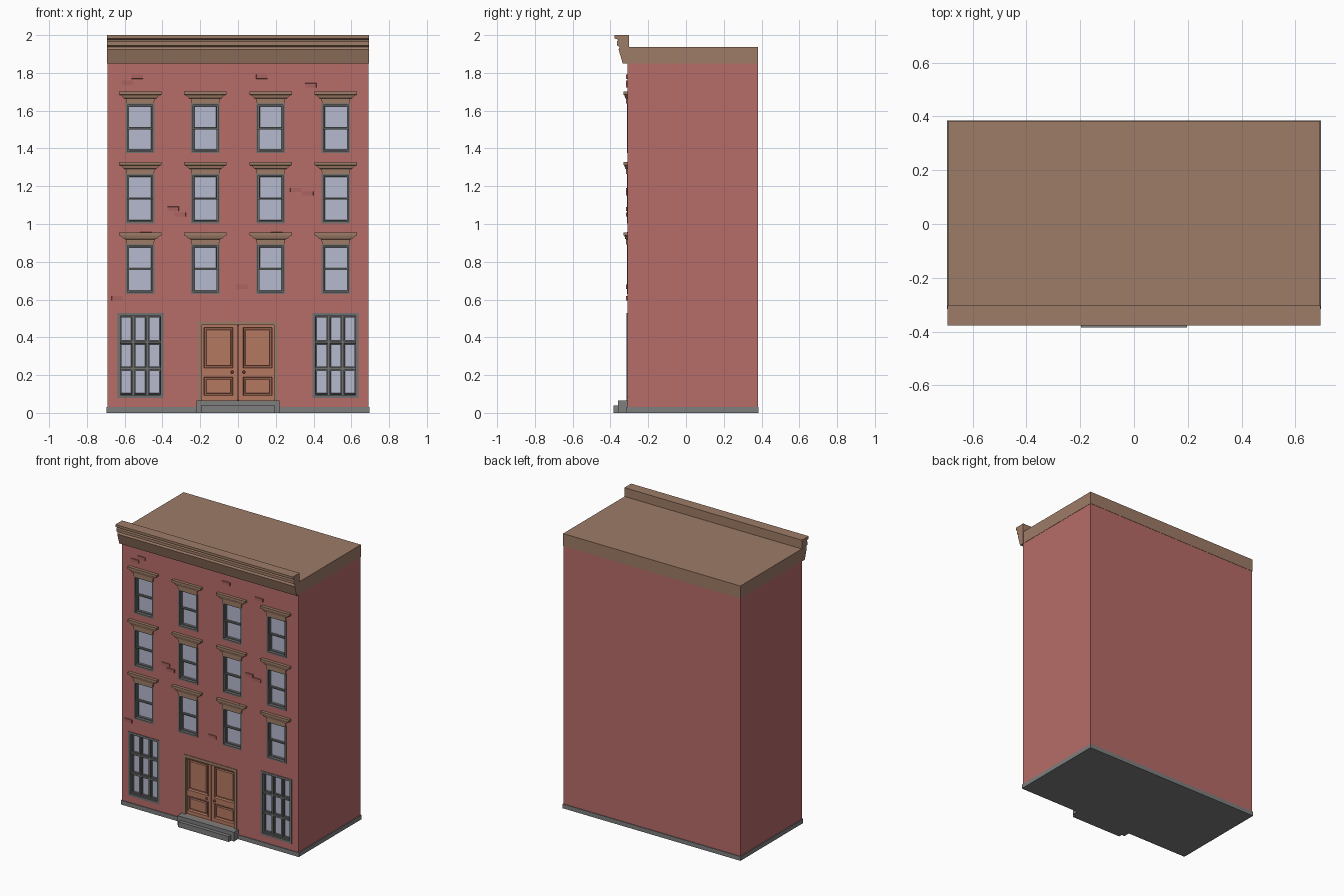
import bpy, bmesh

if "Cube" in bpy.data.objects:
    bpy.data.objects.remove(bpy.data.objects["Cube"])

FRONT = -0.31          # plane of the brick front


def material(name, rgb):
    m = bpy.data.materials.new(name)
    m.diffuse_color = (*rgb, 1)
    m.use_nodes = True
    m.node_tree.nodes["Principled BSDF"].inputs["Base Color"].default_value = m.diffuse_color
    return m


BRICK = material("brick", (0.47, 0.15, 0.14))
WORN = material("worn_brick", (0.40, 0.125, 0.115))
BROWN = material("brownstone", (0.34, 0.20, 0.135))
DOOR = material("door_wood", (0.46, 0.19, 0.12))
GLASS = material("glass", (0.46, 0.49, 0.61))
FRAME = material("grey_paint", (0.16, 0.165, 0.16))
STONE = material("grey_stone", (0.21, 0.21, 0.21))
KNOB = material("knob_metal", (0.18, 0.06, 0.04))


def rings(bm, loops, cap=True, mat=0):
    """Skin consecutive point loops; cap the ends or join last to first."""
    vs = [[bm.verts.new(p) for p in loop] for loop in loops]
    n = len(vs[0])
    pairs = list(zip(vs, vs[1:])) + ([] if cap else [(vs[-1], vs[0])])
    faces = [bm.faces.new((a[i], a[(i + 1) % n], b[(i + 1) % n], b[i]))
             for a, b in pairs for i in range(n)]
    if cap:
        faces += [bm.faces.new(vs[0]), bm.faces.new(vs[-1])]
    for f in faces:
        f.material_index = mat


def rect(x0, x1, z0, z1, y, inset=0):
    return [(x0 + inset, y, z0 + inset), (x1 - inset, y, z0 + inset),
            (x1 - inset, y, z1 - inset), (x0 + inset, y, z1 - inset)]


def box(bm, x0, x1, y0, y1, z0, z1, mat=0, taper=0):
    rings(bm, [rect(x0, x1, z0, z1, y0, taper), rect(x0, x1, z0, z1, y1)], mat=mat)


def frame(bm, x0, x1, z0, z1, w, y0, y1, slope=0, mat=0):
    """Rectangular picture-frame ring, front at y0, inner edge sloping back."""
    r = (x0, x1, z0, z1)
    rings(bm, [rect(*r, y1), rect(*r, y0), rect(*r, y0, w), rect(*r, y1, w + slope)],
          cap=False, mat=mat)


def finish(bm, name, *mats):
    bmesh.ops.recalc_face_normals(bm, faces=bm.faces)
    me = bpy.data.meshes.new(name)
    bm.to_mesh(me)
    bm.free()
    for m in mats:
        me.materials.append(m)
    return place(me, name)


def place(me, name, x=0, z=0):
    ob = bpy.data.objects.new(name, me)
    bpy.context.collection.objects.link(ob)
    ob.location = (x, 0, z)
    return ob


COLS = (-0.518, -0.173, 0.173, 0.518)
ROWS = (0.63, 1.002, 1.375)
WIN_W, WIN_H = 0.076, 0.265
SHOP_X, SHOP_W = 0.517, 0.122

# Brick body with recessed openings
bm = bmesh.new()
box(bm, -0.69, 0.69, FRONT, 0.38, 0.02, 1.85)
body = finish(bm, "brick_body", BRICK)
bm = bmesh.new()
for x in COLS:
    for z in ROWS:
        box(bm, x - WIN_W, x + WIN_W, -0.4, -0.27, z, z + WIN_H)
for x in (-SHOP_X, SHOP_X):
    box(bm, x - SHOP_W, x + SHOP_W, -0.4, -0.27, 0.078, 0.53)
box(bm, -0.21, 0.21, -0.4, -0.27, 0.05, 0.485)
cutter = finish(bm, "opening_cutter")
cutter.hide_render = True
cutter.hide_viewport = True
cut = body.modifiers.new("openings", "BOOLEAN")
cut.operation, cut.solver, cut.object = "DIFFERENCE", "EXACT", cutter

# Foundation, roof and front cornice
bm = bmesh.new()
box(bm, -0.695, 0.695, -0.315, 0.385, 0, 0.03)
finish(bm, "foundation", STONE)
bm = bmesh.new()
box(bm, -0.692, 0.692, FRONT, 0.382, 1.85, 1.938)
finish(bm, "roof", BROWN)
profile = [(-0.303, 1.85), (-0.335, 1.85), (-0.357, 1.925), (-0.351, 1.937),
           (-0.366, 1.945), (-0.366, 1.965), (-0.358, 1.975), (-0.378, 1.983),
           (-0.378, 2.0), (-0.303, 2.0)]
bm = bmesh.new()
rings(bm, [[(x, y, z) for y, z in profile] for x in (-0.693, 0.693)])
finish(bm, "cornice", BROWN)

# Sash window: outer frame, two offset sashes, glass (origin at bottom centre)
bm = bmesh.new()
mid = WIN_H / 2
frame(bm, -WIN_W, WIN_W, 0, WIN_H, 0.010, -0.313, -0.27)
frame(bm, -0.067, 0.067, mid - 0.006, WIN_H - 0.009, 0.007, -0.301, -0.285, 0.003)
frame(bm, -0.067, 0.067, 0.009, mid + 0.006, 0.007, -0.292, -0.275, 0.003)
box(bm, -0.064, 0.064, -0.289, -0.284, mid, WIN_H - 0.012, mat=1)
box(bm, -0.064, 0.064, -0.280, -0.272, 0.012, mid, mat=1)
window = finish(bm, "sash_window", FRAME, GLASS)

# Window hood: flared stacked courses (height, half width, depth)
bm = bmesh.new()
levels = [(0, 0.073, 0.008), (0.027, 0.076, 0.008), (0.029, 0.087, 0.012),
          (0.046, 0.104, 0.016), (0.048, 0.113, 0.022), (0.064, 0.113, 0.022)]
rings(bm, [[(-w, FRONT - d, z), (w, FRONT - d, z), (w, FRONT + 0.01, z), (-w, FRONT + 0.01, z)]
           for z, w, d in levels])
hood = finish(bm, "window_hood", BROWN)

for i, (x, z) in enumerate((x, z) for z in ROWS for x in COLS):
    w, h = (window, hood) if i == 0 else (place(window.data, "sash_window"),
                                          place(hood.data, "window_hood"))
    w.location = (x, 0, z)
    h.location = (x, 0, z + WIN_H - 0.003)

# Ground floor windows with nine panes
bm = bmesh.new()
frame(bm, -SHOP_W, SHOP_W, 0.078, 0.53, 0.016, -0.314, -0.27)
for i in range(3):
    for j in range(3):
        cx, cz = (i - 1) * 0.074, 0.304 + (j - 1) * 0.1415
        frame(bm, cx - 0.037, cx + 0.037, cz - 0.0707, cz + 0.0707, 0.006, -0.303, -0.275, 0.003)
        frame(bm, cx - 0.031, cx + 0.031, cz - 0.0645, cz + 0.0645, 0.005, -0.293, -0.275, 0.002)
box(bm, -0.112, 0.112, -0.283, -0.272, 0.088, 0.52, mat=1)
shop = finish(bm, "ground_window", FRAME, GLASS)
shop.location.x = -SHOP_X
place(shop.data, "ground_window", SHOP_X)

# Double door: surround, then mirrored leaves with raised panels
bm = bmesh.new()
frame(bm, -0.21, 0.21, 0.045, 0.485, 0.020, -0.314, -0.27, 0.002)
finish(bm, "door_surround", BROWN)
for s, side in ((-1, "left"), (1, "right")):
    bm = bmesh.new()
    box(bm, 0.002, 0.192, -0.288, -0.272, 0.06, 0.467)
    for z0, z1, p0, p1 in ((0.06, 0.213, 0.087, 0.195), (0.213, 0.467, 0.232, 0.457)):
        for b in ((0.002, 0.022, z0, z1), (0.186, 0.192, z0, z1),
                  (0.022, 0.186, z0, p0), (0.022, 0.186, p1, z1)):
            box(bm, b[0], b[1], -0.300, -0.286, b[2], b[3])
        frame(bm, 0.022, 0.186, p0, p1, 0.005, -0.303, -0.287, 0.004)
        box(bm, 0.037, 0.171, -0.297, -0.286, p0 + 0.015, p1 - 0.015, taper=0.004)
    bmesh.ops.scale(bm, vec=(s, 1, 1), verts=bm.verts)
    finish(bm, side + "_door_leaf", DOOR)
    bpy.ops.mesh.primitive_uv_sphere_add(segments=12, ring_count=8, radius=0.008,
                                         location=(s * 0.031, -0.307, 0.216))
    knob = bpy.context.object
    knob.name = side + "_door_knob"
    knob.data.materials.append(KNOB)
    bpy.ops.object.shade_smooth()

# Entrance steps
bm = bmesh.new()
box(bm, -0.22, 0.22, -0.36, -0.28, 0, 0.065)
box(bm, -0.197, 0.197, -0.385, -0.35, 0, 0.038)
finish(bm, "entrance_steps", STONE)

# Scattered bricks standing proud of the front
bm = bmesh.new()
for x, z in ((-0.585, 1.748), (-0.534, 1.78), (0.127, 1.78), (0.384, 1.734),
             (-0.344, 1.08), (-0.307, 1.05), (0.307, 1.18), (0.368, 1.161),
             (-0.638, 0.607), (0.02, 0.668), (-0.488, 0.945), (0.205, 0.945)):
    box(bm, x - 0.031, x + 0.031, -0.317, -0.30, z - 0.012, z + 0.012, taper=0.001)
finish(bm, "proud_bricks", WORN)
